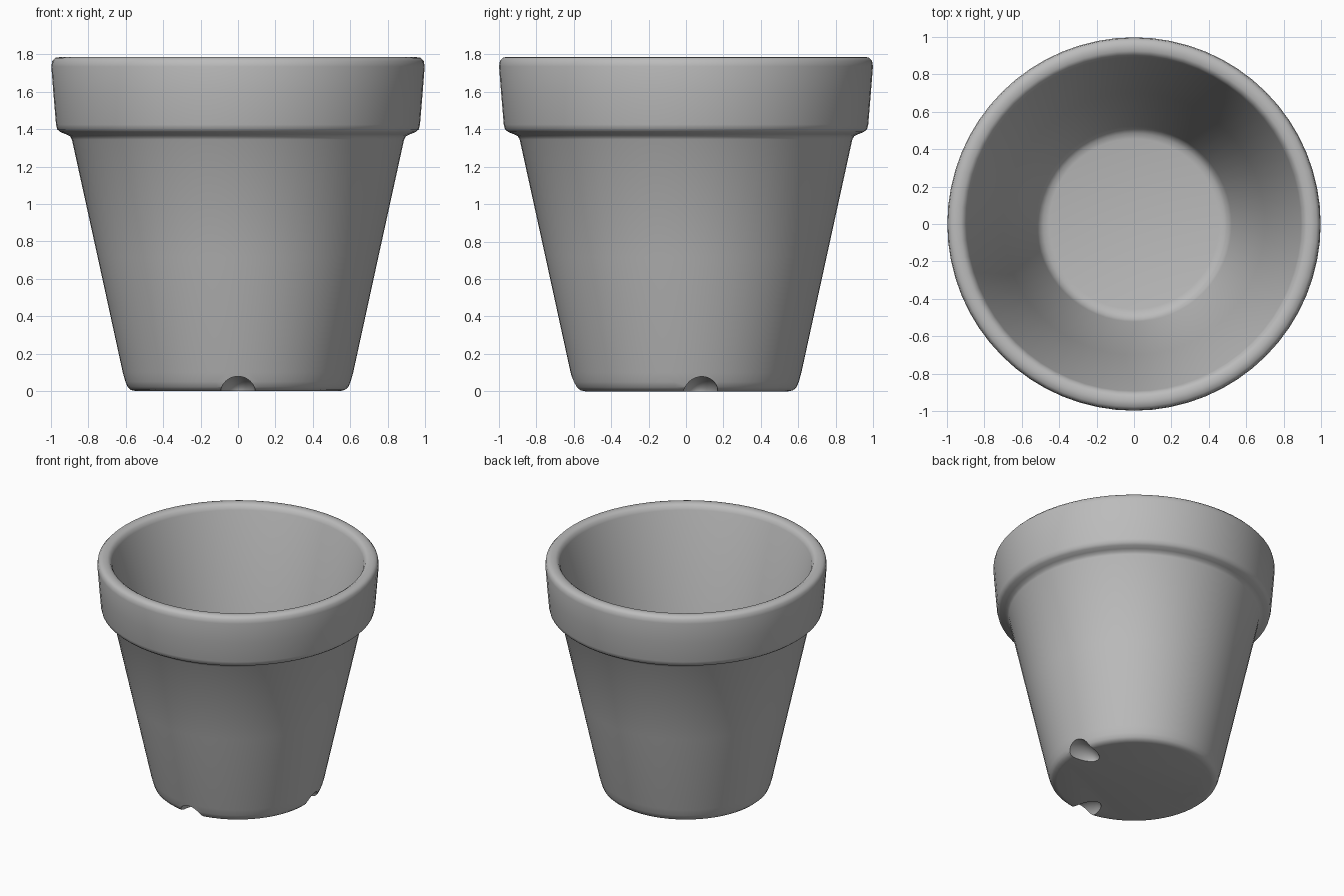
import bpy, bmesh, math
from mathutils import Matrix, Vector

cube = bpy.data.objects.get("Cube")
if cube:
    bpy.data.objects.remove(cube, do_unlink=True)

SIDES = 64

# One plain grey clay colour
clay = bpy.data.materials.new("grey clay")
clay.use_nodes = True
clay.diffuse_color = (0.5, 0.5, 0.5, 1)
bsdf = clay.node_tree.nodes["Principled BSDF"]
bsdf.inputs["Base Color"].default_value = (0.5, 0.5, 0.5, 1)
bsdf.inputs["Roughness"].default_value = 0.8


def add_object(name, bm):
    bmesh.ops.recalc_face_normals(bm, faces=bm.faces)
    mesh = bpy.data.meshes.new(name)
    bm.to_mesh(mesh)
    bm.free()
    obj = bpy.data.objects.new(name, mesh)
    bpy.context.collection.objects.link(obj)
    mesh.materials.append(clay)
    return obj


def lathe(name, profile):
    """Closed solid of revolution; both profile ends are capped."""
    bm = bmesh.new()
    rings = []
    for r, z in profile:
        rings.append([bm.verts.new((r * math.cos(a), r * math.sin(a), z))
                      for a in (math.tau * i / SIDES for i in range(SIDES))])
    for low, high in zip(rings, rings[1:]):
        for i in range(SIDES):
            j = (i + 1) % SIDES
            bm.faces.new((low[i], low[j], high[j], high[i]))
    bm.faces.new(rings[0][::-1])
    bm.faces.new(rings[-1])
    return add_object(name, bm)


# Pot: foot, tapered wall, banded rim, then down the inside to the floor
pot = lathe("flower_pot", [
    (0.545, 0.0), (0.572, 0.006), (0.59, 0.022), (0.602, 0.05), (0.616, 0.10),
    (0.75, 0.715), (0.888, 1.345), (0.898, 1.362), (0.92, 1.373),
    (0.95, 1.385), (0.967, 1.40), (0.973, 1.425), (0.986, 1.58),
    (0.998, 1.735), (0.993, 1.765), (0.977, 1.782), (0.95, 1.786),
    (0.925, 1.784), (0.905, 1.772), (0.893, 1.745), (0.70, 0.92),
    (0.522, 0.165), (0.508, 0.135), (0.485, 0.117), (0.455, 0.11),
])

# Drainage notches: scooped out of the foot at the front and both sides
cutters = []
for degrees in (-90, 8, 174):
    bm = bmesh.new()
    bmesh.ops.create_uvsphere(bm, u_segments=32, v_segments=16, radius=1)
    place = (Matrix.Rotation(math.radians(degrees), 4, 'Z')
             @ Matrix.Translation(Vector((0.58, 0, -0.015)))
             @ Matrix.Diagonal((0.19, 0.095, 0.095, 1)))
    bm.transform(place)
    cutter = add_object("notch_cutter", bm)
    cutter.hide_render = True
    cutters.append(cutter)
    cut = pot.modifiers.new("notch", 'BOOLEAN')
    cut.operation = 'DIFFERENCE'
    cut.solver = 'EXACT'
    cut.object = cutter

bpy.ops.object.select_all(action='DESELECT')
bpy.context.view_layer.objects.active = pot
pot.select_set(True)
for name in [m.name for m in pot.modifiers]:
    bpy.ops.object.modifier_apply(modifier=name)
for cutter in cutters:
    bpy.data.objects.remove(cutter, do_unlink=True)

bpy.ops.object.shade_smooth_by_angle(angle=math.radians(40))
